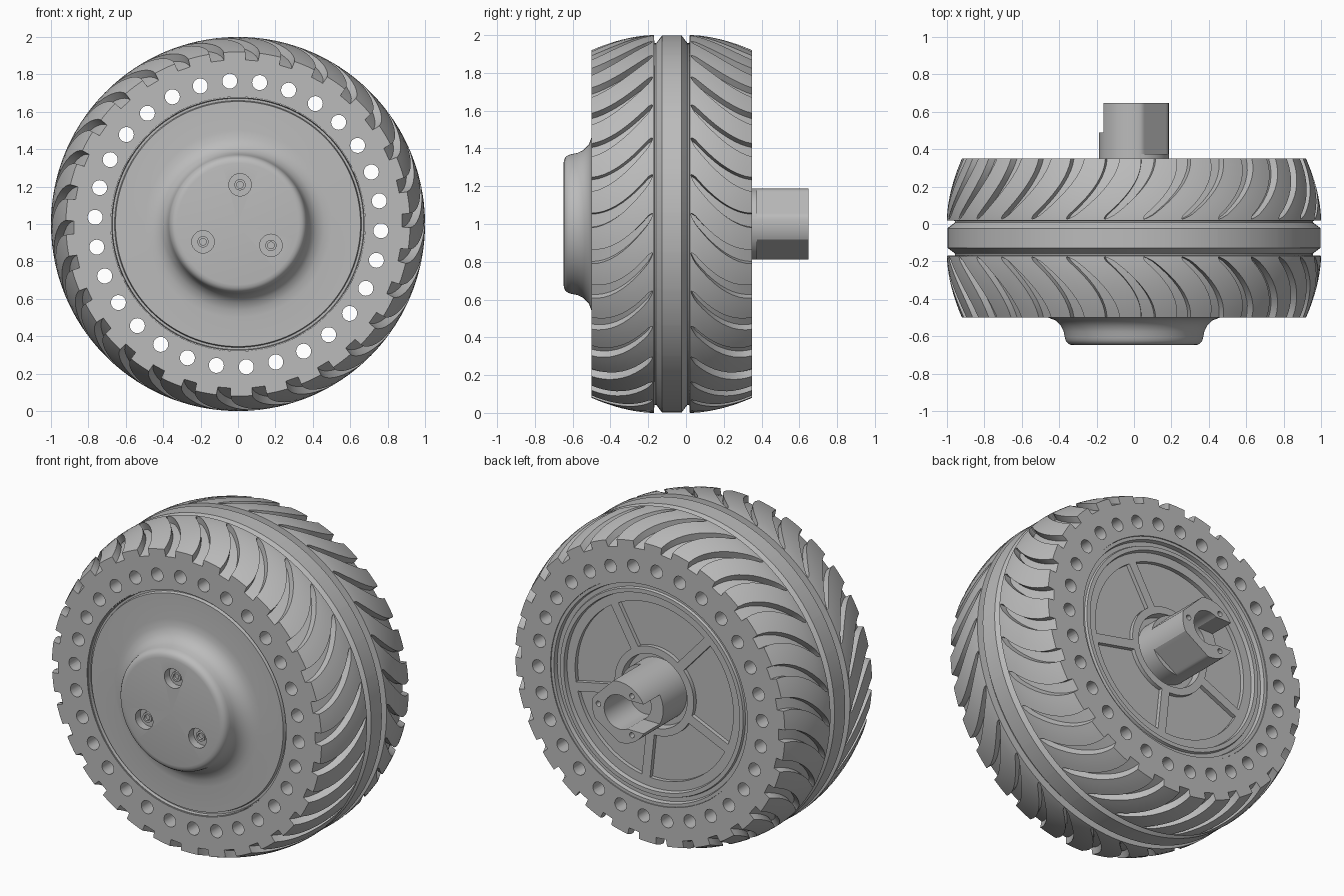
import bpy, bmesh
from math import sin, cos, pi, sqrt, radians

if "Cube" in bpy.data.objects:
    bpy.data.objects.remove(bpy.data.objects["Cube"])

GREY = (0.5, 0.5, 0.5, 1)
mat = bpy.data.materials.new("plain grey")
mat.use_nodes = True
mat.diffuse_color = GREY
mat.node_tree.nodes["Principled BSDF"].inputs["Base Color"].default_value = GREY

AXLE_Z = 1.0


def polar(a, r, y):
    return (r * cos(a), y, AXLE_Z + r * sin(a))


def make(name, bm):
    bmesh.ops.remove_doubles(bm, verts=bm.verts, dist=1e-5)
    bmesh.ops.recalc_face_normals(bm, faces=bm.faces)
    mesh = bpy.data.meshes.new(name)
    bm.to_mesh(mesh)
    bm.free()
    mesh.materials.append(mat)
    ob = bpy.data.objects.new(name, mesh)
    bpy.context.collection.objects.link(ob)
    return ob


def loft(name, rows, loop=False):
    """Skin closed rings of points, optionally joining last to first."""
    bm = bmesh.new()
    rings = [[bm.verts.new(p) for p in row] for row in rows]
    pairs = list(zip(rings, rings[1:] + rings[:1])) if loop else list(zip(rings, rings[1:]))
    for low, high in pairs:
        for i in range(len(low)):
            j = (i + 1) % len(low)
            bm.faces.new((low[i], low[j], high[j], high[i]))
    return make(name, bm)


def lathe(name, profile, steps=120):
    return loft(name, [[polar(2 * pi * i / steps, r, y) for i in range(steps)]
                       for r, y in profile])


def prisms(name, outlines, y0, y1):
    """Straight prisms along y from a list of (x, z offset) outlines."""
    bm = bmesh.new()
    for outline in outlines:
        a = [bm.verts.new((x, y0, AXLE_Z + z)) for x, z in outline]
        b = [bm.verts.new((x, y1, AXLE_Z + z)) for x, z in outline]
        bm.faces.new(a)
        bm.faces.new(b[::-1])
        for i in range(len(a)):
            j = (i + 1) % len(a)
            bm.faces.new((a[j], a[i], b[i], b[j]))
    return make(name, bm)


def circle(a, dist, r, n=24):
    cx, cz = dist * cos(a), dist * sin(a)
    return [(cx + r * cos(2 * pi * i / n), cz + r * sin(2 * pi * i / n)) for i in range(n)]


def cut(ob, cutter):
    cutter.hide_render = True
    mod = ob.modifiers.new("cut", 'BOOLEAN')
    mod.operation = 'DIFFERENCE'
    mod.solver = 'EXACT'
    mod.object = cutter
    bpy.context.view_layer.objects.active = ob
    bpy.ops.object.modifier_apply(modifier=mod.name)
    bpy.data.objects.remove(cutter)


def smooth(ob, angle=28):
    bpy.ops.object.select_all(action='DESELECT')
    ob.select_set(True)
    bpy.context.view_layer.objects.active = ob
    bpy.ops.object.shade_smooth_by_angle(angle=radians(angle))


# Tyre: curved tread grooves on both sides of a central rib
COUNT = 30
PITCH = 2 * pi / COUNT
PHASE = radians(3.5)
MID_Y = -0.075
SWEEP = 0.25
TREAD_IN, TREAD_OUT = 0.095, 0.425


def tyre_row(v, r, side, t, depth=0.0):
    start = max(0.0, min(1.0, (t - 0.02) / 0.07))
    g = max(0.003, (0.02 + 0.022 * t) * sqrt(start))
    shift = PHASE - SWEEP * (1 - (1 - t) ** 1.8)
    rest = PITCH - 2 * g
    cols = [(-g, 0), (-0.93 * g, depth), (0.93 * g, depth), (g, 0)]
    cols += [(g + rest * k / 4, 0) for k in (1, 2, 3)]
    return [polar(PITCH * i + shift + o, r - d, MID_Y + side * v)
            for i in range(COUNT) for o, d in cols]


def half_tyre(side):
    rows = [tyre_row(v, r, side, 0) for v, r in
            ((0.052, 0.998), (0.083, 0.957), (0.092, 0.957))]
    stops = [0, 0.02, 0.022, 0.035, 0.055, 0.09, 0.14] + [0.2 + 0.1 * k for k in range(9)]
    for t in stops:
        v = TREAD_IN + (TREAD_OUT - TREAD_IN) * t
        rows.append(tyre_row(v, 1 - 0.08 * t ** 1.8, side, t, 0.042 if t > 0.021 else 0))
    rows += [tyre_row(TREAD_OUT, r, side, 1) for r in (0.865, 0.68)]
    return rows


tyre = loft("tyre", half_tyre(-1)[::-1] + half_tyre(1), loop=True)
cut(tyre, prisms("hole_cutter",
                 [circle(radians(81.3) + PITCH * i, 0.765, 0.04) for i in range(COUNT)],
                 -0.7, 0.6))
smooth(tyre)

# Hub: domed front cover, stepped rear plate
hub = lathe("hub", [
    (0, -0.648), (0.325, -0.648), (0.342, -0.645), (0.355, -0.637), (0.365, -0.623),
    (0.37, -0.605), (0.376, -0.575),
    (0.39, -0.545), (0.42, -0.515), (0.46, -0.5), (0.5, -0.496), (0.655, -0.495),
    (0.66, -0.475), (0.672, -0.475), (0.675, -0.495), (0.679, -0.495),
    (0.679, 0.345), (0.66, 0.345), (0.655, 0.32), (0.63, 0.32), (0.625, 0.335),
    (0.6, 0.335), (0.595, 0.31), (0.225, 0.31), (0.22, 0.26), (0, 0.26)])

# Five shallow pockets between the rear spokes
pockets = []
for k in range(5):
    mid = radians(96 + 72 * k)
    outline = []
    for r, sign in ((0.54, 1), (0.27, -1)):
        half = radians(36) - 0.028 / r
        outline += [(r * cos(mid + sign * half * s / 8), r * sin(mid + sign * half * s / 8))
                    for s in range(-8, 9)]
    pockets.append(outline)
cut(hub, prisms("pocket_cutter", pockets, 0.285, 0.4))

# Bolts sunk into the front cover
bolt_angles = [radians(87 + 120 * k) for k in range(3)]
cut(hub, prisms("bolt_cutter", [circle(a, 0.21, 0.06) for a in bolt_angles], -0.7, -0.6))
smooth(hub)
bolts = prisms("cover_bolts", [circle(a, 0.21, 0.03) for a in bolt_angles], -0.62, -0.59)
cut(bolts, prisms("socket_cutter", [circle(a, 0.21, 0.018) for a in bolt_angles],
                  -0.7, -0.605))
smooth(bolts)

# Rear shaft with two flats, a bore, a side slot and three screw holes
outline = []
for i in range(96):
    a = 2 * pi * i / 96
    r = 0.187
    for flat in (radians(45), radians(-58)):
        if cos(a - flat) > 0.5:
            r = min(r, 0.16 / cos(a - flat))
    outline.append((r * cos(a), r * sin(a)))
shaft = prisms("shaft", [outline], 0.25, 0.648)
cut(shaft, prisms("bore_cutter", [circle(0, 0, 0.105, 48)], 0.4, 0.7))
cut(shaft, prisms("slot_cutter", [[(-0.3, -0.09), (0, -0.09), (0, 0.09), (-0.3, 0.09)]],
                  0.49, 0.7))
cut(shaft, prisms("screw_cutter",
                  [circle(radians(a), d, 0.016, 16)
                   for a, d in ((5, 0.145), (125, 0.147), (235, 0.147))], 0.58, 0.7))
smooth(shaft)
smooth(prisms("shaft_collar", [circle(0, 0, 0.187, 96)], 0.25, 0.375))
